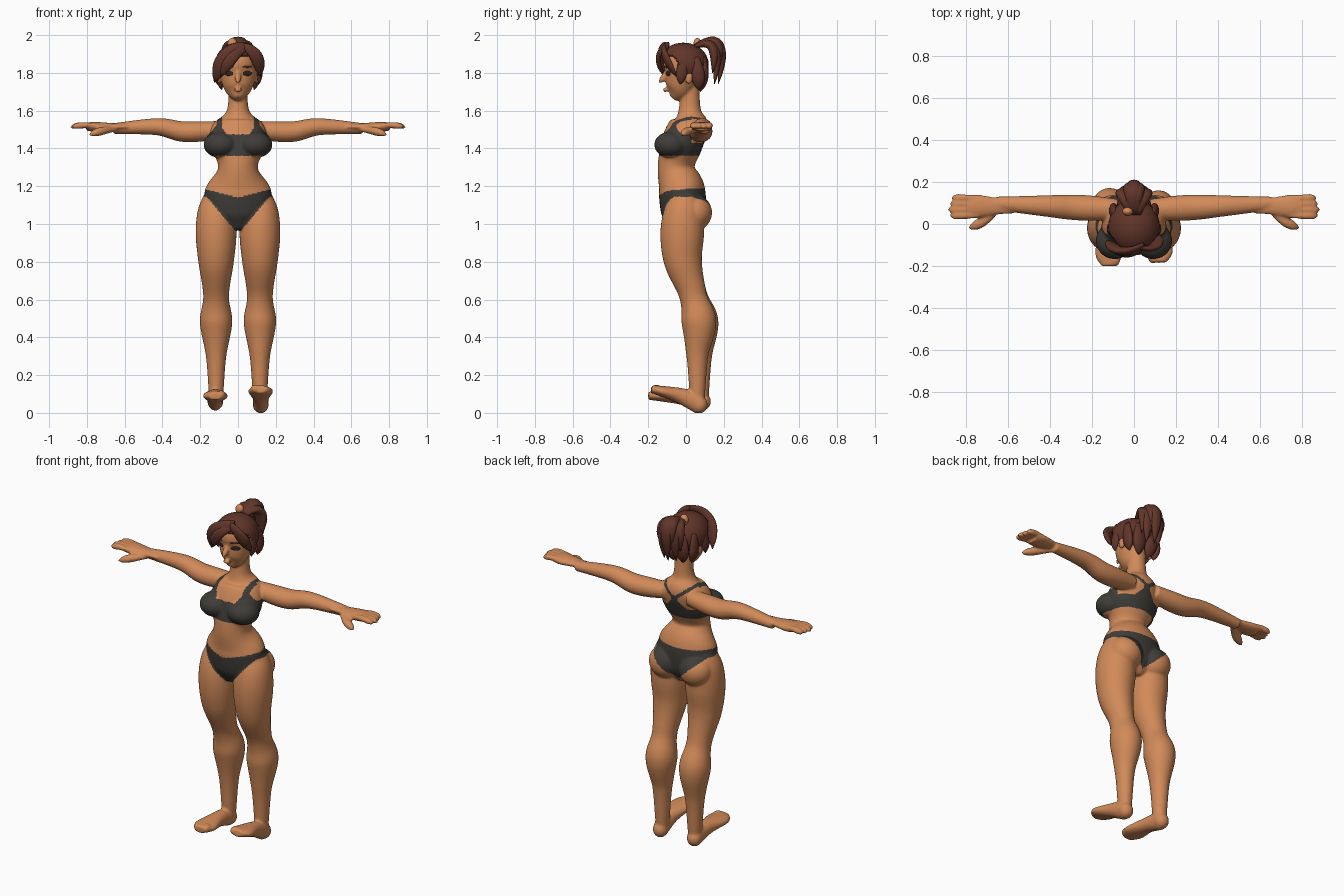
import bpy, bmesh, math
from mathutils import Vector, Matrix

cube = bpy.data.objects.get("Cube")
if cube:
    bpy.data.objects.remove(cube)


def material(name, red, green, blue):
    colour = (red, green, blue, 1)
    new_material = bpy.data.materials.new(name)
    new_material.use_nodes = True
    new_material.diffuse_color = colour
    shader = new_material.node_tree.nodes["Principled BSDF"]
    shader.inputs["Base Color"].default_value = colour
    return new_material


SKIN = material("warm skin", .64, .255, .1)
CLOTH = material("charcoal cloth", .05, .046, .04)
HAIR = material("brown hair", .12, .036, .023)
DARK = material("dark eye", .03, .018, .016)
ACROSS, ALONG = Vector((1, 0, 0)), Vector((0, 1, 0))


def spline(points, steps=8):
    """Smooth curve through points of any dimension."""
    curve = []
    last = len(points) - 1
    for index in range(last):
        before, start, end, after = (Vector(points[min(last, max(0, index + offset))])
                                     for offset in (-1, 0, 1, 2))
        leave, arrive = (end - before) / 2, (after - start) / 2
        for step in range(steps):
            t = step / steps
            ease = t * t * (3 - 2 * t)
            curve.append(start.lerp(end, ease) + leave * t * (1 - t) ** 2 - arrive * t * t * (1 - t))
    return curve + [Vector(points[last])]


def tube(bm, centres, widths, depths, side, sides=32):
    """Closed tube of oval sections; width lies along the side direction."""
    rings = []
    for index, centre in enumerate(centres):
        ahead = centres[min(index + 1, len(centres) - 1)]
        heading = (ahead - centres[max(index - 1, 0)]).normalized()
        u = (side - heading * side.dot(heading)).normalized()
        v = heading.cross(u)
        angles = [math.tau * k / sides for k in range(sides)]
        rings.append([bm.verts.new(centre + u * widths[index] * math.cos(angle)
                                   + v * depths[index] * math.sin(angle)) for angle in angles])
    for lower, upper in zip(rings, rings[1:]):
        for k in range(sides):
            bm.faces.new((lower[k - 1], lower[k], upper[k], upper[k - 1]))
    bm.faces.new(rings[0])
    bm.faces.new(rings[-1])


def upright(bm, profile):
    """Profile rows are height, front, back and half width."""
    rows = spline(profile)
    centres = [Vector((0, (front + back) / 2, z)) for z, front, back, width in rows]
    depths = [(back - front) / 2 for z, front, back, width in rows]
    tube(bm, centres, [row[3] for row in rows], depths, ACROSS)


def taper(bm, start, bend, end, radius, flat=.6, side=ACROSS, flip=1):
    """Bent shape that swells and then runs to a tip."""
    mirror = Vector((flip, 1, 1))
    start, bend, end, side = (Vector(point) * mirror for point in (start, bend, end, side))
    times = [step / 12 for step in range(13)]
    centres = [start.lerp(bend, t).lerp(bend.lerp(end, t), t) for t in times]
    widths = [radius * (.5 + t) * (1 - t ** 4) + .002 for t in times]
    tube(bm, centres, widths, [width * flat for width in widths], side, 16)


def ball(bm, place, radii, turn=Matrix.Identity(4)):
    shape = Matrix.Translation(place) @ turn @ Matrix.Diagonal((*radii, 1))
    bmesh.ops.create_uvsphere(bm, u_segments=32, v_segments=20, radius=1, matrix=shape)


def finish(bm, name, surface):
    bmesh.ops.recalc_face_normals(bm, faces=bm.faces)
    for face in bm.faces:
        face.smooth = True
    mesh = bpy.data.meshes.new(name)
    bm.to_mesh(mesh)
    bm.free()
    mesh.materials.append(surface)
    new_object = bpy.data.objects.new(name, mesh)
    bpy.context.collection.objects.link(new_object)
    return new_object


def add_arm(bm, s):
    def slant(x):
        return .065 + x * .05
    # Rows are distance out, height and radius
    rows = spline([(.08, 1.5, .05), (.2, 1.49, .06), (.3, 1.49, .06), (.43, 1.515, .05), (.66, 1.505, .032)])
    tube(bm, [Vector((s * x, slant(x), z)) for x, z, radius in rows],
         [row[2] for row in rows], [row[2] * .9 for row in rows], ALONG)
    palm = spline([(.58, .036), (.65, .04), (.75, .056), (.8, .05)])
    tube(bm, [Vector((s * x, .085, 1.515)) for x, width in palm],
         [width for x, width in palm], [width * .45 for x, width in palm], ALONG)
    for finger in range(4):
        y = .04 + finger * .028
        tip = .89 - .01 * abs(finger - 1)
        taper(bm, (.74, y, 1.52), (.84, y, 1.53), (tip, y, 1.51), .018, .9, ALONG, s)
    taper(bm, (.65, .07, 1.5), (.72, 0, 1.5), (.79, -.02, 1.47), .024, .9, ALONG, s)


def add_leg(bm, s):
    # The left shin stands slightly forward, with its toes raised
    shift = .02 if s > 0 else 0
    rows = spline([(1.18, 0, .05), (1.08, -.01, .095), (.95, -.02, .108), (.8, -.015, .094), (.62, .04, .068),
                   (.48, .08, .086), (.3, .08, .054), (.12, .08, .04), (.06, .08, .036)])
    tube(bm, [Vector((s * .116, y - shift * min(1, max(0, 2 - z * 3)), z)) for z, y, radius in rows],
         [row[2] for row in rows], [row[2] * 1.07 for row in rows], ACROSS)

    def planted(y, z):
        return Vector((s * .12, y * (1 - shift * 6) - shift / 3, z + shift * (-9 * y)))
    sole = spline([(.09, .065, .04), (-.02, .085, .045), (-.14, .09, .066), (-.2, .09, .035)])
    tube(bm, [planted(y, z) for y, z, width in sole], [row[2] for row in sole],
         [.045 + .12 * y for y, z, width in sole], ACROSS)
    ball(bm, planted(.09, .06), (.042, .042, .046))
    ball(bm, planted(-.17, .095) - ACROSS * s * .03, (.024, .032, .024))


# Torso, neck and head
bm = bmesh.new()
upright(bm, [(.97, -.09, .05, .05), (1.05, -.13, .1, .16), (1.18, -.145, .1, .175), (1.3, -.15, .045, .105),
             (1.43, -.13, .09, .155), (1.53, -.08, .12, .13), (1.6, -.04, .08, .06), (1.74, -.03, .07, .05)])
upright(bm, [(1.665, -.09, -.05, .02), (1.71, -.11, .03, .07), (1.8, -.11, .08, .1), (1.88, -.11, .09, .1)])
ball(bm, (0, -.01, 1.85), (.1, .11, .1))
taper(bm, (0, -.1, 1.82), (0, -.11, 1.78), (0, -.145, 1.745), .015, 1)
ball(bm, (0, -.11, 1.71), (.022, .012, .012))
for s in (1, -1):
    ball(bm, (s * .1, .015, 1.775), (.012, .022, .034))
    ball(bm, (s * .092, -.08, 1.42), (.09, .088, .07))
    ball(bm, (s * .1, .045, 1.06), (.098, .093, .095))
    add_arm(bm, s)
    add_leg(bm, s)

# Merge the body parts into one smooth surface
body = finish(bm, "body", SKIN)
merge = body.modifiers.new("merge", "REMESH")
merge.mode, merge.voxel_size = "VOXEL", .0062
soften = body.modifiers.new("soften", "SMOOTH")
soften.factor, soften.iterations = .5, 8
bpy.context.view_layer.update()
merged = bpy.data.meshes.new_from_object(body.evaluated_get(bpy.context.evaluated_depsgraph_get()))
body.modifiers.clear()
body.data = merged
merged.materials.clear()
for surface in (SKIN, CLOTH):
    merged.materials.append(surface)


def in_top(x, y, z):
    if x > .19 or not 1.362 < z < 1.6:
        return False
    if y < .03:
        strap = .085 < x < .112 and z > 1.46
        return strap or z < min(1.475 + 1.5 * max(0, x - .06), 1.66 - 1.2 * x)
    spine = z < 1.51 and x < .02 + max(0, 1.475 - z)
    yoke = z > 1.49 and abs(x - (z - 1.49) * 1.3) < .016
    return z < 1.43 or spine or yoke


def in_briefs(x, y, z):
    if y < 0:
        return min(.946 + 1.2 * x, 1.145) < z < 1.14 + x / 4
    return min(.99 + .9 * x, 1.145) < z < 1.187


# Clothing follows position on the body
for face in merged.polygons:
    face.use_smooth = True
    x, y, z = face.center
    face.material_index = int(in_top(abs(x), y, z) or in_briefs(abs(x), y, z))
bpy.context.view_layer.update()

# Eyes and brows as thin plates on the face
for s, label in ((1, "left"), (-1, "right")):
    for part, height, size, surface in (("eye", 1.797, (.027, .004, .013), DARK),
                                        ("brow", 1.832, (.03, .004, .005), HAIR)):
        hit, place, normal, index = body.ray_cast((s * .05, -1, height), ALONG)
        facing = normal.to_track_quat("Y", "Z").to_matrix().to_4x4()
        bm = bmesh.new()
        ball(bm, place, size, facing)
        finish(bm, label + "_" + part, surface)

# Hair cap, open over the face
bm = bmesh.new()
ball(bm, (0, -.014, 1.845), (.123, .134, .115))
bmesh.ops.subdivide_edges(bm, edges=bm.edges, cuts=1, use_grid_fill=True)
uncovered = [vert for vert in bm.verts
             if vert.co.z < 1.735 + max(0, min(.155, .045 - vert.co.y * 1.5))]
bmesh.ops.delete(bm, geom=uncovered, context="VERTS")
cap = finish(bm, "hair_cap", HAIR)
thickness = cap.modifiers.new("thickness", "SOLIDIFY")
thickness.thickness, thickness.offset = .02, -1

# Swept fringe and the shorter lock on the left temple
bm = bmesh.new()
taper(bm, (.05, -.1, 1.94), (-.07, -.17, 1.93), (-.125, -.075, 1.75), .048, .45, (-1, 0, 1))
taper(bm, (.04, -.11, 1.93), (-.04, -.18, 1.9), (-.09, -.11, 1.78), .03, .5, (-1, 0, 1))
taper(bm, (.02, -.11, 1.94), (.12, -.14, 1.92), (.118, -.05, 1.78), .034, .5, (1, 0, 1))
finish(bm, "fringe", HAIR)

# Side and nape locks
bm = bmesh.new()
for s in (1, -1):
    taper(bm, (.1, -.02, 1.88), (.125, -.02, 1.82), (.11, -.03, 1.74), .028, .5, ALONG, s)
    taper(bm, (.09, .05, 1.88), (.11, .07, 1.8), (.085, .065, 1.71), .035, .6, ALONG, s)
    taper(bm, (.04, .09, 1.88), (.05, .11, 1.8), (.03, .075, 1.7), .04, .6, ACROSS, s)
finish(bm, "nape_locks", HAIR)

# Ponytail: a fan of arched locks
bm = bmesh.new()
for lock in range(-3, 4):
    x = lock * .02
    inset = abs(x)
    taper(bm, (x / 4, .05, 1.94), (x, .24 - inset, 2.06 - inset), (x, .17 - inset / 2, 1.74 + .06 * (lock % 2)), .034, .7)
finish(bm, "ponytail", HAIR)

# Hair tie
bm = bmesh.new()
ball(bm, (-.03, .06, 1.955), (.025, .02, .03))
finish(bm, "hair_tie", SKIN)
